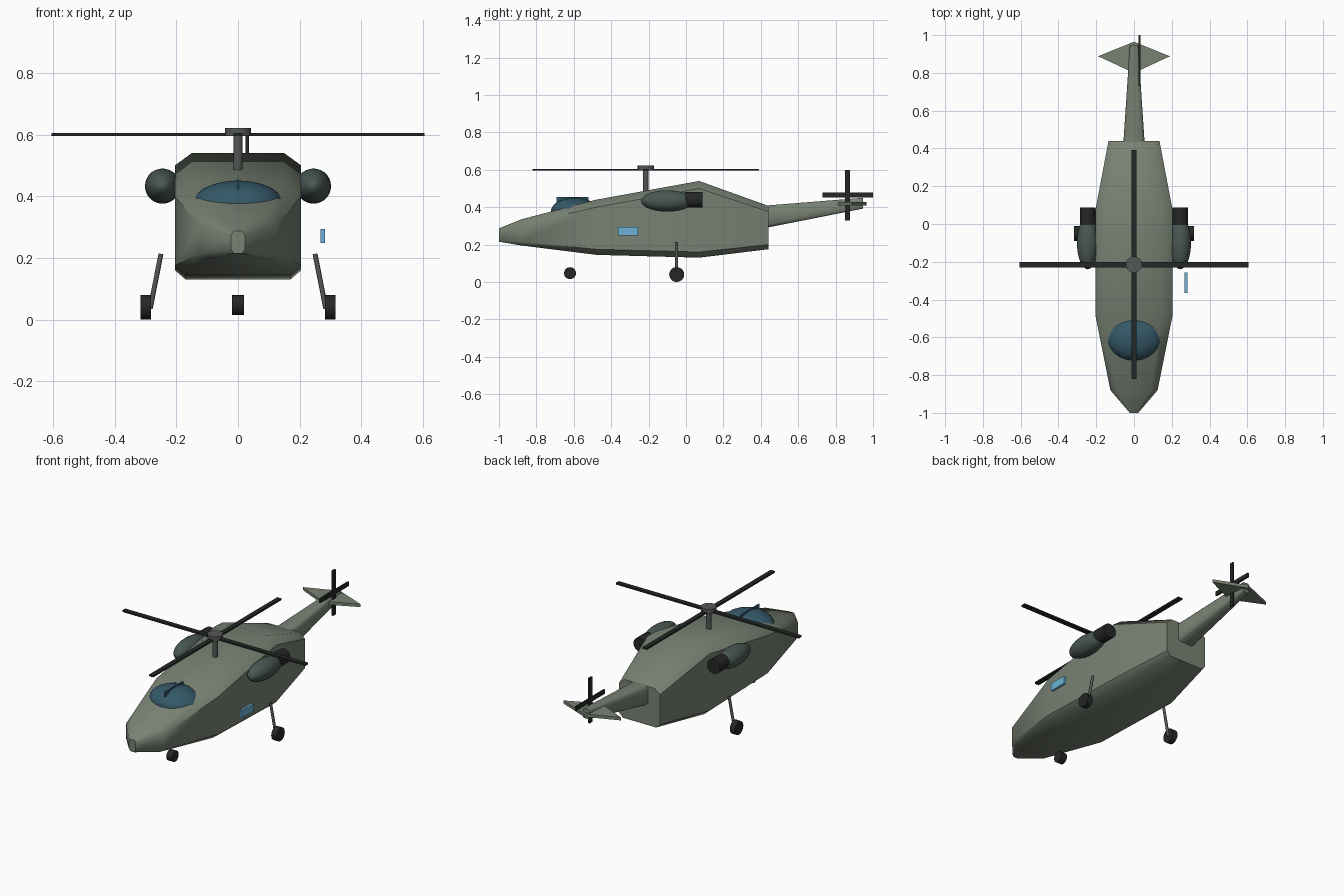
import bpy, bmesh, math
from mathutils import Vector

if "Cube" in bpy.data.objects:
    bpy.data.objects.remove(bpy.data.objects["Cube"])


def material(name, r, g, b):
    m = bpy.data.materials.new(name)
    m.diffuse_color = (r, g, b, 1)
    m.use_nodes = True
    m.node_tree.nodes["Principled BSDF"].inputs["Base Color"].default_value = m.diffuse_color
    return m


GREEN = material("olive", 0.19, 0.225, 0.175)
POD = material("pod_green", 0.065, 0.095, 0.085)
GREY = material("metal", 0.09, 0.095, 0.095)
DARK = material("dark", 0.018, 0.02, 0.02)
GLASS = material("glass", 0.035, 0.10, 0.14)
BLUE = material("light_blue", 0.15, 0.45, 0.68)


def finish(ob, name, mat, angle=None):
    ob.name = name
    ob.data.materials.append(mat)
    if angle:
        bpy.ops.object.select_all(action='DESELECT')
        ob.select_set(True)
        bpy.context.view_layer.objects.active = ob
        bpy.ops.object.shade_smooth_by_angle(angle=math.radians(angle))
    return ob


def box(name, centre, size, mat):
    bpy.ops.mesh.primitive_cube_add(size=1, location=centre)
    ob = bpy.context.object
    ob.scale = size
    return finish(ob, name, mat)


def rod(name, a, b, r, mat, sides=16):
    a, b = Vector(a), Vector(b)
    bpy.ops.mesh.primitive_cylinder_add(vertices=sides, radius=r, depth=(b - a).length,
                                        location=(a + b) / 2)
    ob = bpy.context.object
    ob.rotation_euler = (b - a).to_track_quat('Z', 'Y').to_euler()
    return finish(ob, name, mat, 40)


def ellipsoid(name, centre, radii, mat):
    bpy.ops.mesh.primitive_uv_sphere_add(segments=24, ring_count=14, radius=1, location=centre)
    ob = bpy.context.object
    ob.scale = radii
    return finish(ob, name, mat, 60)


def loft(name, sections, mat, angle):
    """Bridge chamfered box sections: (y, half width, bottom z, top z, top chamfer x/z, bottom chamfer x/z)."""
    bm = bmesh.new()
    rings = []
    for y, w, lo, hi, tx, tz, bx, bz in sections:
        half = [(w - bx, lo), (w, lo + bz), (w, hi - tz), (w - tx, hi)]
        ring = half + [(-x, z) for x, z in reversed(half)]
        rings.append([bm.verts.new((x, y, z)) for x, z in ring])
    for a, b in zip(rings, rings[1:]):
        for i in range(8):
            j = (i + 1) % 8
            bm.faces.new((a[i], a[j], b[j], b[i]))
    bm.faces.new(rings[0])
    bm.faces.new(rings[-1])
    bmesh.ops.recalc_face_normals(bm, faces=bm.faces)
    me = bpy.data.meshes.new(name)
    bm.to_mesh(me)
    bm.free()
    ob = bpy.data.objects.new(name, me)
    bpy.context.collection.objects.link(ob)
    return finish(ob, name, mat, angle)


# Fuselage and tail boom
loft("fuselage", [
    (-1.00, 0.022, 0.215, 0.287, 0.008, 0.012, 0.008, 0.012),
    (-0.88, 0.125, 0.195, 0.335, 0.035, 0.03, 0.025, 0.02),
    (-0.48, 0.205, 0.145, 0.440, 0.055, 0.04, 0.035, 0.03),
    (0.07, 0.205, 0.130, 0.540, 0.055, 0.04, 0.035, 0.03),
    (0.44, 0.135, 0.175, 0.407, 0.035, 0.03, 0.025, 0.025)], GREEN, 45)
loft("tail_boom", [
    (0.42, 0.057, 0.288, 0.408, 0.015, 0.015, 0.015, 0.015),
    (0.945, 0.022, 0.392, 0.450, 0.006, 0.008, 0.006, 0.008)], GREEN, 50)

# Diamond-shaped stabiliser
bm = bmesh.new()
outline = [(0.19, 0.888), (0, 0.965), (-0.19, 0.888), (0, 0.80)]
face = bm.faces.new([bm.verts.new((x, y, 0.41)) for x, y in outline])
up = bmesh.ops.extrude_face_region(bm, geom=[face])
bmesh.ops.translate(bm, vec=(0, 0, 0.018),
                    verts=[v for v in up["geom"] if isinstance(v, bmesh.types.BMVert)])
bmesh.ops.recalc_face_normals(bm, faces=bm.faces)
mesh = bpy.data.meshes.new("stabiliser")
bm.to_mesh(mesh)
bm.free()
stab = bpy.data.objects.new("stabiliser", mesh)
bpy.context.collection.objects.link(stab)
finish(stab, "stabiliser", GREEN)

# Cockpit canopy with centre frame, and the side window panel
ellipsoid("canopy", (0, -0.595, 0.375), (0.148, 0.128, 0.076), GLASS)
box("canopy_frame", (0, -0.607, 0.43), (0.008, 0.17, 0.048), GLASS)
box("side_window", (0.275, -0.31, 0.271), (0.014, 0.108, 0.046), BLUE)

# Main rotor
rod("rotor_mast", (0, -0.215, 0.48), (0, -0.215, 0.605), 0.015, GREY)
rod("rotor_hub", (0, -0.215, 0.595), (0, -0.215, 0.622), 0.043, GREY, 20)
box("rotor_blades_across", (0, -0.215, 0.60), (1.212, 0.028, 0.010), DARK)
box("rotor_blades_along", (0, -0.215, 0.60), (0.028, 1.212, 0.010), DARK)

# Tail rotor
box("tail_rotor_vertical", (0.03, 0.863, 0.465), (0.010, 0.025, 0.27), DARK)
box("tail_rotor_horizontal", (0.03, 0.865, 0.465), (0.010, 0.27, 0.025), DARK)

# Engines and main landing gear on both sides
for s, side in ((1, "right"), (-1, "left")):
    ellipsoid(side + "_engine_pod", (s * 0.245, -0.10, 0.433), (0.057, 0.14, 0.057), POD)
    rod(side + "_exhaust", (s * 0.245, -0.005, 0.44), (s * 0.245, 0.088, 0.44), 0.042, DARK)
    rod(side + "_main_strut", (s * 0.25, -0.05, 0.213), (s * 0.285, -0.05, 0.035), 0.008, GREY, 10)
    rod(side + "_main_wheel", (s * 0.283, -0.05, 0.04), (s * 0.317, -0.05, 0.04), 0.04, DARK, 20)
rod("nose_wheel", (-0.019, -0.62, 0.047), (0.019, -0.62, 0.047), 0.032, DARK, 20)
